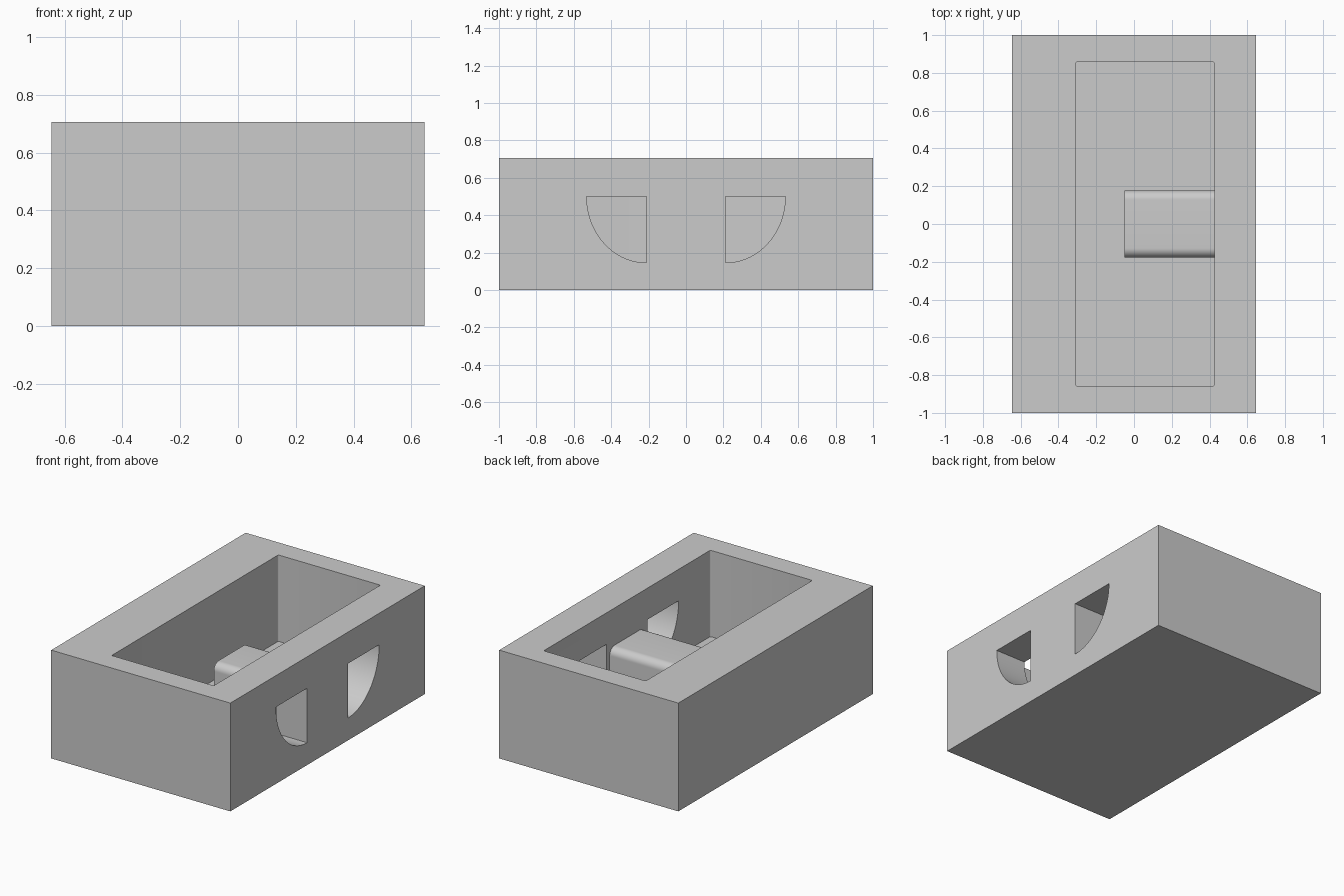
import bpy
import bmesh
import math
from mathutils import Matrix, Vector

if "Cube" in bpy.data.objects:
    bpy.data.objects.remove(bpy.data.objects["Cube"])

grey = bpy.data.materials.new("plain grey")
grey.diffuse_color = (0.6, 0.6, 0.6, 1)
grey.use_nodes = True
grey.node_tree.nodes["Principled BSDF"].inputs["Base Color"].default_value = grey.diffuse_color

HEIGHT, FLOOR = 0.705, 0.143
CAV_X = (-0.31, 0.425)


def prism(name, outline, axis, lo, hi):
    """Extrude a 2D outline along x (outline is y,z) or z (outline is x,y)."""
    bm = bmesh.new()
    place = (lambda a, b: (lo, a, b)) if axis == "x" else (lambda a, b: (a, b, lo))
    face = bm.faces.new([bm.verts.new(place(a, b)) for a, b in outline])
    step = Vector((hi - lo, 0, 0)) if axis == "x" else Vector((0, 0, hi - lo))
    new = bmesh.ops.extrude_face_region(bm, geom=[face])["geom"]
    bmesh.ops.translate(bm, vec=step,
                        verts=[v for v in new if isinstance(v, bmesh.types.BMVert)])
    bmesh.ops.recalc_face_normals(bm, faces=bm.faces)
    mesh = bpy.data.meshes.new(name)
    bm.to_mesh(mesh)
    bm.free()
    mesh.materials.append(grey)
    obj = bpy.data.objects.new(name, mesh)
    bpy.context.collection.objects.link(obj)
    return obj


def rect(x0, x1, y0, y1):
    return [(x0, y0), (x1, y0), (x1, y1), (x0, y1)]


def arc(cx, cy, rx, ry, start, end, n):
    return [(cx + rx * math.cos(math.radians(start + (end - start) * i / n)),
             cy + ry * math.sin(math.radians(start + (end - start) * i / n)))
            for i in range(n + 1)]


def combine(target, tool, operation):
    mod = target.modifiers.new(tool.name, "BOOLEAN")
    mod.operation, mod.object, mod.solver = operation, tool, "EXACT"
    bpy.context.view_layer.objects.active = target
    bpy.ops.object.modifier_apply(modifier=mod.name)
    bpy.data.objects.remove(tool)


# Solid outer body
box = prism("open_box", rect(-0.645, 0.645, -1, 1), "z", 0, HEIGHT)

# Deep pocket with slightly softened upright corners
r = 0.008
pocket = []
for cx, cy, a in ((CAV_X[1] - r, 0.857 - r, 0), (CAV_X[0] + r, 0.857 - r, 90),
                  (CAV_X[0] + r, -0.857 + r, 180), (CAV_X[1] - r, -0.857 + r, 270)):
    pocket += arc(cx, cy, r, r, a, a + 90, 4)
combine(box, prism("pocket", pocket, "z", FLOOR, HEIGHT + 0.2), "DIFFERENCE")

# Pair of quarter-round windows through the right wall
for side in (-1, 1):
    outline = [(side * 0.211, 0.50)]
    outline += [(side * y, z) for y, z in arc(0.211, 0.50, 0.32, 0.354, -90, 0, 32)]
    combine(box, prism("window", outline, "x", CAV_X[1] - 0.1, 0.8), "DIFFERENCE")

# Rounded-top rest standing on the pocket floor against the right wall
w, top, r = 0.178, 0.463, 0.05
rest = [(-w, FLOOR - 0.05), (w, FLOOR - 0.05)]
rest += arc(w - r, top - r, r, r, 0, 90, 12)
rest += arc(-w + r, top - r, r, r, 90, 180, 12)
combine(box, prism("centre_rest", rest, "x", -0.05, CAV_X[1] + 0.05), "UNION")

# Smooth the curves, keep the corners crisp
bpy.ops.object.select_all(action="DESELECT")
box.select_set(True)
bpy.context.view_layer.objects.active = box
bpy.ops.object.shade_smooth_by_angle(angle=math.radians(30))
